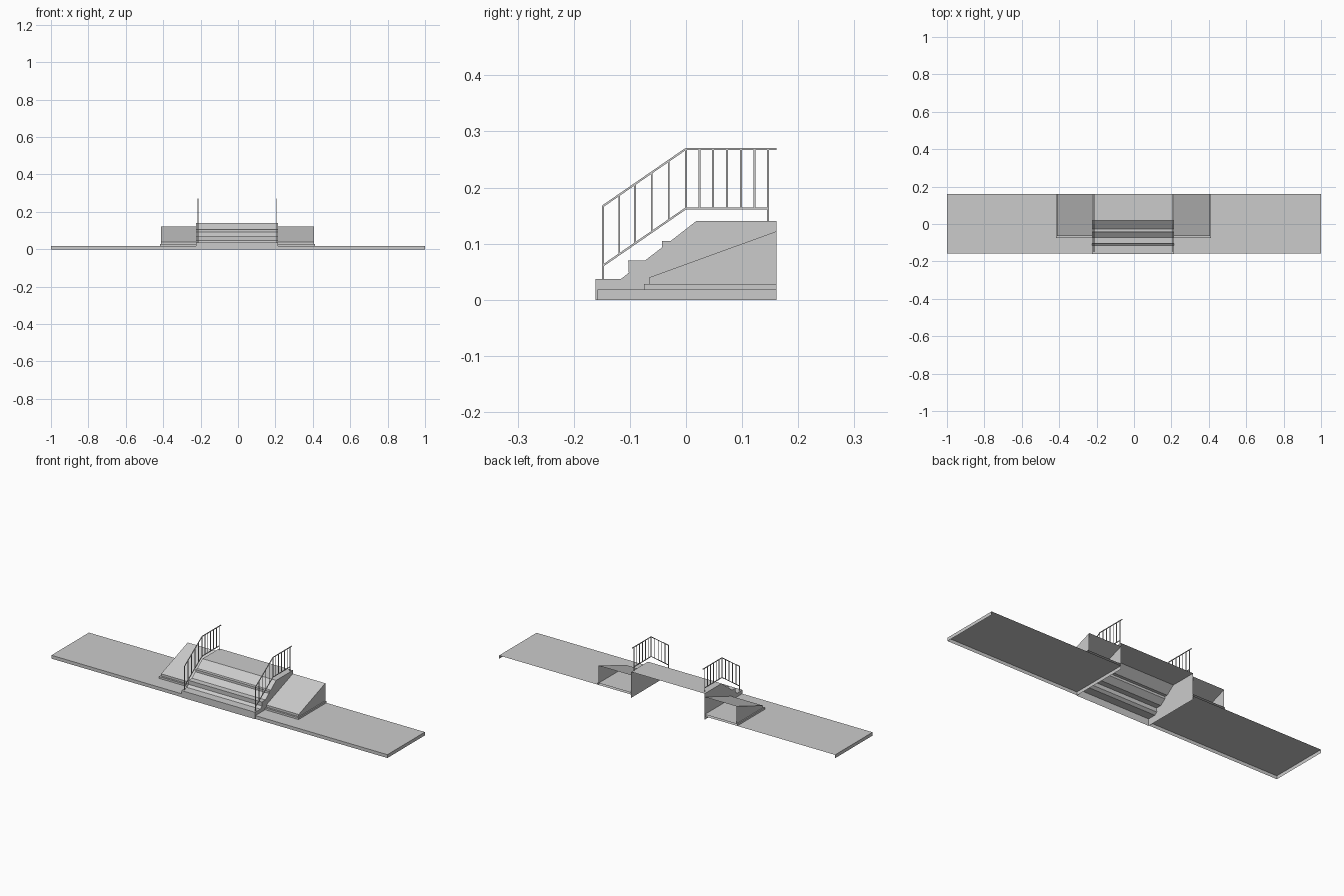
import bpy, bmesh
from mathutils import Vector

if "Cube" in bpy.data.objects:
    bpy.data.objects.remove(bpy.data.objects["Cube"])

BACK = 0.161


def finish(name, bm):
    mesh = bpy.data.meshes.new(name)
    bm.to_mesh(mesh)
    bm.free()
    obj = bpy.data.objects.new(name, mesh)
    bpy.context.collection.objects.link(obj)
    return obj


def shell(name, profile, x0, x1, caps):
    """Extrude a (y, z) profile along x; back and underside stay open.
    The profile runs front-bottom, over the top, to the back edge."""
    bm = bmesh.new()
    rows = [[bm.verts.new((x, y, z)) for y, z in profile] for x in (x0, x1)]
    for i in range(len(profile) - 1):
        bm.faces.new((rows[0][i], rows[1][i], rows[1][i + 1], rows[0][i + 1]))
    for row, x, side in zip(rows, (x0, x1), (-1, 1)):
        if side in caps:
            loop = row + [bm.verts.new((x, BACK, profile[0][1]))]
            bm.faces.new(loop if side < 0 else loop[::-1])
    return finish(name, bm)


def bar(bm, x, a, b, t):
    """Square bar between two (y, z) points in the plane at x."""
    a, b = Vector((x, *a)), Vector((x, *b))
    d = (b - a).normalized()
    u = Vector((t / 2, 0, 0))
    w = d.cross(Vector((1, 0, 0))) * t / 2
    ends = [[bm.verts.new(p + s * u + r * w)
             for s, r in ((-1, -1), (1, -1), (1, 1), (-1, 1))] for p in (a, b)]
    faces = [bm.faces.new(ends[0]), bm.faces.new(ends[1][::-1])]
    for i in range(4):
        j = (i + 1) % 4
        faces.append(bm.faces.new((ends[0][i], ends[1][i], ends[1][j], ends[0][j])))
    bmesh.ops.recalc_face_normals(bm, faces=faces)


# central stairs with chamfered step backs
L, R = -0.224, 0.214
shell("stairs", [(-0.161, 0), (-0.161, 0.037), (-0.116, 0.037), (-0.102, 0.048),
                 (-0.103, 0.070), (-0.073, 0.070), (-0.043, 0.093), (-0.043, 0.105),
                 (-0.027, 0.105), (0.018, 0.140), (BACK, 0.140)], L, R, (-1, 1))

# low pavements, sloped side wings and the lips around their feet
slab = [(-0.158, 0), (-0.158, 0.018), (BACK, 0.018)]
lip = [(-0.075, 0.018), (-0.075, 0.028), (BACK, 0.028)]
wing = [(-0.065, 0.028), (-0.065, 0.040), (BACK, 0.122)]
for part, profile, width_l, width_r in (("pavement", slab, -1, 1),
                                        ("wing_lip", lip, -0.418, 0.413),
                                        ("side_wing", wing, -0.412, 0.407)):
    shell(part + "_left", profile, width_l, L, (-1,))
    shell(part + "_right", profile, R, width_r, (1,))


# railings
def rail_z(y, level):
    return level + min(y, 0) * 0.69


TOP, LOW = 0.269, 0.163
for side, x in (("left", -0.214), ("right", 0.208)):
    bm = bmesh.new()
    for level, y_end in ((TOP, BACK), (LOW, 0.146)):
        bar(bm, x, (-0.148, rail_z(-0.148, level)), (0, level), 0.0035)
        bar(bm, x, (0, level), (y_end, level), 0.0035)
    # end posts reach the treads, balusters stop at the lower rail
    for y, foot in ((-0.148, 0.037), (0.146, 0.140)):
        bar(bm, x, (y, foot), (y, rail_z(y, TOP)), 0.003)
    for y in (-0.119, -0.091, -0.061, -0.031, 0, 0.024, 0.048, 0.073, 0.098, 0.122):
        bar(bm, x, (y, rail_z(y, LOW)), (y, rail_z(y, TOP)), 0.003)
    finish("railing_" + side, bm)
